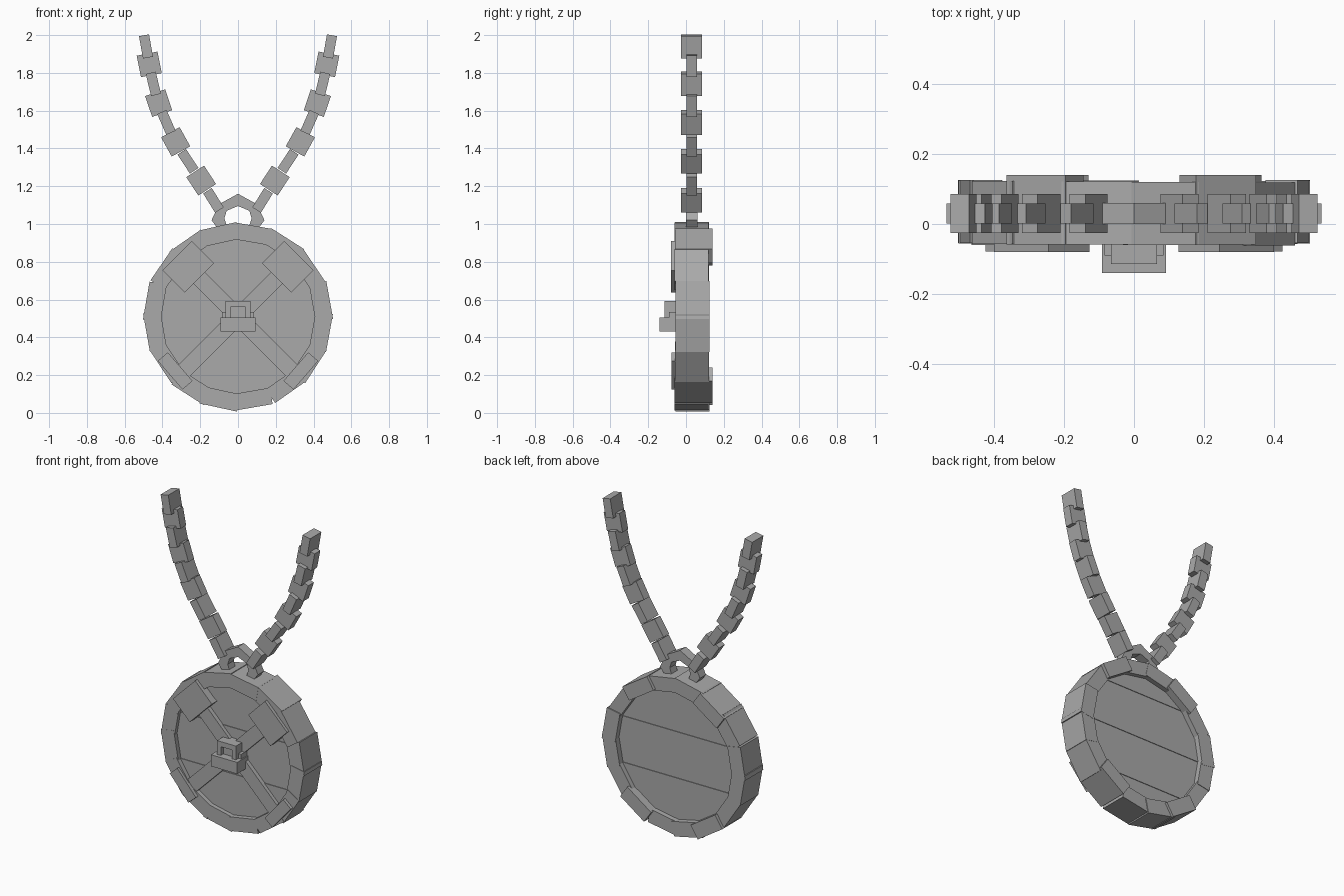
import bpy, math, random
from mathutils import Matrix, Vector

random.seed(4)
if "Cube" in bpy.data.objects:
    bpy.data.objects.remove(bpy.data.objects["Cube"], do_unlink=True)

grey = bpy.data.materials.new("plain_grey")
grey.use_nodes = True
colour = (0.4, 0.4, 0.4, 1)
grey.diffuse_color = colour
grey.node_tree.nodes["Principled BSDF"].inputs["Base Color"].default_value = colour

CENTRE = Vector((0, 0, 0.51))
MID_Y = 0.03


def finish(name, verts, faces):
    mesh = bpy.data.meshes.new(name)
    mesh.from_pydata(verts, [], faces)
    mesh.materials.append(grey)
    obj = bpy.data.objects.new(name, mesh)
    bpy.context.collection.objects.link(obj)
    return obj


def block(name, lo, hi, matrix=Matrix()):
    """Box between two corners, moved by a matrix."""
    verts = [matrix @ Vector((x, y, z)) for x in (lo[0], hi[0])
             for y in (lo[1], hi[1]) for z in (lo[2], hi[2])]
    faces = [(0, 1, 3, 2), (4, 6, 7, 5), (0, 4, 5, 1),
             (2, 3, 7, 6), (0, 2, 6, 4), (1, 5, 7, 3)]
    return finish(name, verts, faces)


def prism(name, outline, y0, y1):
    """Extrude an x-z outline along y."""
    n = len(outline)
    verts = [(x, y, z) for y in (y0, y1) for x, z in outline]
    faces = [tuple(range(n)), tuple(reversed(range(n, 2 * n)))]
    faces += [(i, i + n, (i + 1) % n + n, (i + 1) % n) for i in range(n)]
    return finish(name, verts, faces)


def spin(angle):
    """Local z becomes the radial direction, clockwise from the top."""
    return Matrix.Translation(CENTRE) @ Matrix.Rotation(angle, 4, 'Y')


# Rim of sixteen overlapping blocks, the diagonal ones standing proud
for i in range(16):
    proud = i in (1, 6, 9, 14)
    jitter = random.uniform(-0.004, 0.004)
    y0 = -0.058 + jitter
    y1 = 0.14 if proud else 0.122 + jitter
    tilt = Matrix.Rotation(random.uniform(-0.03, 0.03), 4, 'Y')
    block(f"rim_block_{i + 1}", (-0.102, y0, 0.4), (0.102, y1, 0.49 + jitter),
          spin((i + 0.5) * math.pi / 8) @ tilt)

# Round panel made of horizontal planks, each cut to the circle
R, COUNT = 0.44, 6
for i in range(COUNT):
    a, b = (-R + 2 * R * (i + k) / COUNT for k in (0, 1))
    levels = [a + (b - a) * k / 3 for k in range(4)]
    right = [(math.sqrt(max(R * R - z * z, 0.0004)), z + CENTRE.z) for z in levels]
    left = [(-x, z) for x, z in reversed(right)]
    step = 0.004 * (i % 2)
    prism(f"plank_{i + 1}", right + left, -0.028 - step, 0.088 + step)

# Crossed straps with broad upper ends
for k, angle in enumerate((45, 135, 225, 315)):
    m = spin(math.radians(angle))
    block(f"strap_{k + 1}", (-0.043, -0.055, 0), (0.043, -0.02, 0.42), m)
    if angle in (45, 315):
        block(f"strap_end_{k + 1}", (-0.11, -0.08, 0.29), (0.11, -0.02, 0.456), m)

# Low corner plates lapped over the rim
for side in (-1, 1):
    block("corner_plate", (-0.1, -0.078, 0.405), (0.1, -0.03, 0.475),
          spin(side * math.radians(124)) @ Matrix.Rotation(side * 0.12, 4, 'Y'))

# Central latch
block("latch_bar", (-0.092, -0.14, 0.432), (0.092, -0.03, 0.505))
block("latch_top", (-0.066, -0.115, 0.56), (0.066, -0.03, 0.592))
for side in (-1, 1):
    xs = sorted((side * 0.04, side * 0.066))
    block("latch_post", (xs[0], -0.115, 0.5), (xs[1], -0.03, 0.565))
    xs = sorted((side * 0.06, side * 0.085))
    block("latch_tab", (xs[0], -0.09, 0.5), (xs[1], -0.03, 0.535))
block("latch_core", (-0.042, -0.09, 0.5), (0.042, -0.03, 0.565))

# Hanging loop
half = [(0.11, 0.98), (0.14, 1.02), (0.1, 1.105)]
hole = [(0.055, 0.98), (0.072, 1.03), (0.06, 1.07)]


def arch(points, top):
    return points + [(0, top)] + [(-x, z) for x, z in reversed(points)]


prism("hanging_loop", arch(half, 1.16) + arch(hole, 1.095)[::-1], 0.0, 0.06)

# Two chains of links, alternately broad in x and broad in y
path = [(0.13, 1.125), (0.195, 1.23), (0.265, 1.332), (0.33, 1.435), (0.379, 1.538),
        (0.42, 1.64), (0.448, 1.742), (0.47, 1.845), (0.487, 1.94)]
for label, side in (("left", 1), ("right", -1)):
    for i, (x, z) in enumerate(path):
        p, q = path[max(i - 1, 0)], path[min(i + 1, len(path) - 1)]
        lean = math.atan2(q[0] - p[0], q[1] - p[1])
        m = Matrix.Translation((side * x, MID_Y, z)) @ Matrix.Rotation(side * lean, 4, 'Y')
        broad = i % 2 == 1
        w, d = (0.056, 0.028) if broad else (0.027, 0.056)
        h = 0.058 if broad else 0.06
        block(f"{label}_chain_link_{i + 1}", (-w, -d, -h), (w, d, h), m)
